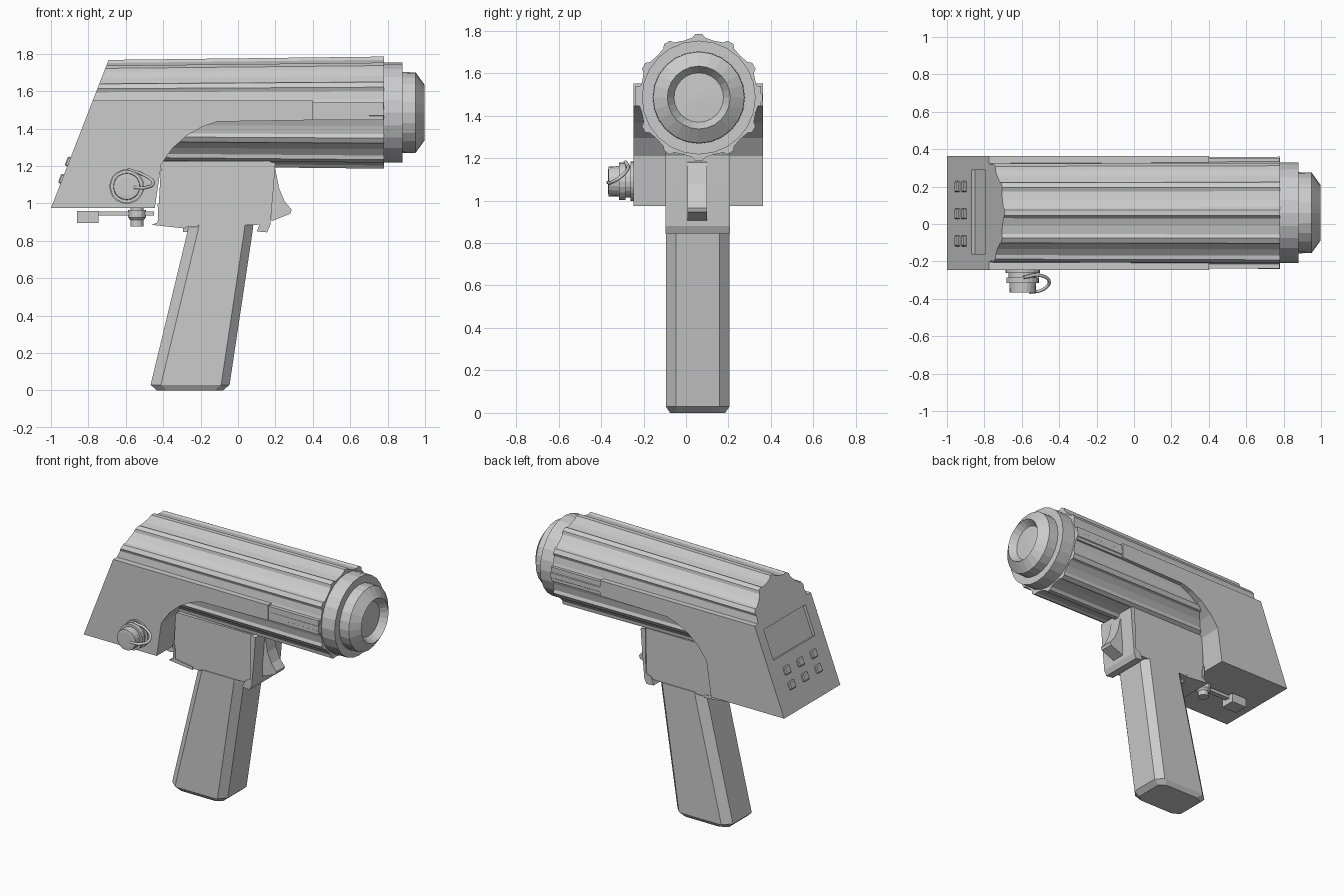
import bpy, bmesh, math
from mathutils import Vector, Matrix

if "Cube" in bpy.data.objects:
    bpy.data.objects.remove(bpy.data.objects["Cube"])

CY, CZ = 0.06, 1.485            # barrel axis
SLOPE = 0.389                   # slant of the rear panel (dx / dz)
TILT = math.atan(SLOPE)


def back_x(z):
    return -1 + (z - 0.975) * SLOPE


def finish(bm, name):
    bmesh.ops.recalc_face_normals(bm, faces=bm.faces[:])
    me = bpy.data.meshes.new(name)
    bm.to_mesh(me)
    bm.free()
    ob = bpy.data.objects.new(name, me)
    bpy.context.collection.objects.link(ob)
    return ob


def loft(name, rings, cap=True):
    """Skin a list of equal-length point rings."""
    bm = bmesh.new()
    vs = [[bm.verts.new(p) for p in r] for r in rings]
    n = len(vs[0])
    for a, b in zip(vs, vs[1:]):
        for i in range(n):
            j = (i + 1) % n
            bm.faces.new((a[i], a[j], b[j], b[i]))
    if cap:
        bm.faces.new(vs[0])
        bm.faces.new(vs[-1])
    return finish(bm, name)


def prism(name, pts, y0, y1):
    return loft(name, [[(x, y, z) for x, z in pts] for y in (y0, y1)])


def box(name, c, size, tilt=0.0, bevel=0.0):
    bm = bmesh.new()
    bmesh.ops.create_cube(bm, size=1)
    bmesh.ops.scale(bm, vec=size, verts=bm.verts[:])
    if bevel:
        bmesh.ops.bevel(bm, geom=bm.edges[:], offset=bevel, segments=1, affect='EDGES')
    bm.transform(Matrix.Translation(c) @ Matrix.Rotation(tilt, 4, 'Y'))
    return finish(bm, name)


def lathe(name, origin, axis, prof, n=24):
    """Turn (distance, radius) pairs around an axis."""
    rot = Vector(axis).to_track_quat('Z', 'Y')
    rings = []
    for d, r in prof:
        rings.append([Vector(origin) + rot @ Vector((r * math.cos(k * math.tau / n),
                      r * math.sin(k * math.tau / n), d)) for k in range(n)])
    return loft(name, rings)


# Fluted barrel with slanted rear end
section = []
for k in range(12):
    for da, r in ((-3, .30), (3, .30), (6, .284), (15, .277), (24, .284)):
        a = math.radians(k * 30 + da)
        section.append((CY + r * math.sin(a), CZ + r * math.cos(a)))
rear = [(back_x(CZ + (z - CZ) * .97), CY + (y - CY) * .985, CZ + (z - CZ) * .94) for y, z in section]
rear = [(back_x(z), y, z) for _, y, z in rear]
barrel = loft("barrel", [rear, [(0.78, y, z) for y, z in section]])

# Rear housing with curved front cut-out and flat side panels
housing = prism("rear_housing", [
    (-1, .975), (-.445, .975), (-.41, 1.21), (-.35, 1.295), (-.27, 1.365), (-.19, 1.41),
    (-.11, 1.437), (.40, 1.445), (.40, 1.55), (back_x(1.55), 1.55)], -0.247, 0.363)
box("side_rail", (.58, CY - .002, 1.492), (.396, .592, .094))

# Nose rings and recessed lens
lathe("nose", (0, CY, CZ), (1, 0, 0), [
    (.76, .268), (.88, .268), (.88, .217), (.95, .215), (.995, .152), (.998, .148),
    (.95, .115)], 24)
lathe("lens", (0, CY, CZ), (1, 0, 0), [(.93, .12), (.952, .117), (.956, .02)], 24)

# Recessed screen on the rear panel
zc = 1.408
cutter = box("screen_cutter", (back_x(zc), CY + .005, zc), (.04, .45, .205), TILT)
cutter.hide_render = True
cutter.hide_set(True)
for ob in (barrel, housing):
    m = ob.modifiers.new("screen_recess", 'BOOLEAN')
    m.operation, m.object, m.solver = 'DIFFERENCE', cutter, 'EXACT'

# Keypad
for z in (1.13, 1.222):
    for y in (-.09, .055, .2):
        box("button", (back_x(z), y, z), (.03, .058, .052), TILT, .006)

# Grip bracket under the barrel
prism("grip_bracket", [(-.41, 1.225), (.17, 1.225), (.165, .9), (.1, .885), (-.28, .872), (-.43, .89)],
      -.09, .2)
prism("bracket_front_plate", [(.165, 1.225), (.2, 1.215), (.19, 1.08), (.172, .88), (.155, .845),
                              (.1, .85), (.12, .9), (.16, .92)], -.097, .207)
prism("bracket_lip", [(-.46, .885), (-.28, .865), (-.28, .885), (-.41, .905), (-.415, 1.0), (-.43, 1.0),
                      (-.425, .9)], -.095, .205)

# Trigger
prism("trigger", [(.18, 1.19), (.2, 1.18), (.22, 1.08), (.25, 1.01), (.287, .965), (.28, .945),
                  (.18, .905)], .007, .1)


# Octagonal raked handle
def grip_ring(x0, x1, z, inset=0.0):
    y0, y1 = -.095 + inset, .205 - inset
    cx0, cx1, cy = x0 + .055, x1 - .045, .048 - inset
    return [(x0, y0 + cy, z), (cx0, y0, z), (cx1, y0, z), (x1, y0 + cy, z),
            (x1, y1 - cy, z), (cx1, y1, z), (cx0, y1, z), (x0, y1 - cy, z)]


loft("handle", [grip_ring(-.435, -.08, 0, .02), grip_ring(-.467, -.045, .03),
                grip_ring(-.27, .078, .85), grip_ring(-.263, .082, .885)])
box("handle_collar", (-.28, CY - .005, .86), (.03, .2, .025))

# Side connector with cap and retaining strap
lathe("side_connector", (-.595, -.24, 1.09), (0, -1, 0), [
    (0, .093), (.022, .093), (.022, .075), (.045, .075), (.045, .088), (.075, .088),
    (.075, .072), (.125, .07), (.127, .05)], 20)
cu = bpy.data.curves.new("cap_strap", 'CURVE')
cu.dimensions = '3D'
cu.bevel_depth, cu.bevel_resolution, cu.resolution_u = .009, 1, 5
sp = cu.splines.new('BEZIER')
path = [(-.59, -.285, 1.182), (-.5, -.275, 1.15), (-.453, -.31, 1.11), (-.49, -.352, 1.085), (-.56, -.366, 1.085)]
sp.bezier_points.add(len(path) - 1)
for bp, p in zip(sp.bezier_points, path):
    bp.co = p
    bp.handle_left_type = bp.handle_right_type = 'AUTO'
bpy.context.collection.objects.link(bpy.data.objects.new("cap_strap", cu))

# Lower socket, strap and dust cover beneath the housing
lathe("lower_socket", (-.54, CY, .98), (0, 0, -1), [
    (0, .035), (.015, .035), (.015, .048), (.055, .048), (.07, .035), (.105, .035)], 12)
box("cover_strap", (-.6, CY, .945), (.3, .035, .022))
box("dust_cover", (-.803, CY, .928), (.115, .1, .064))
